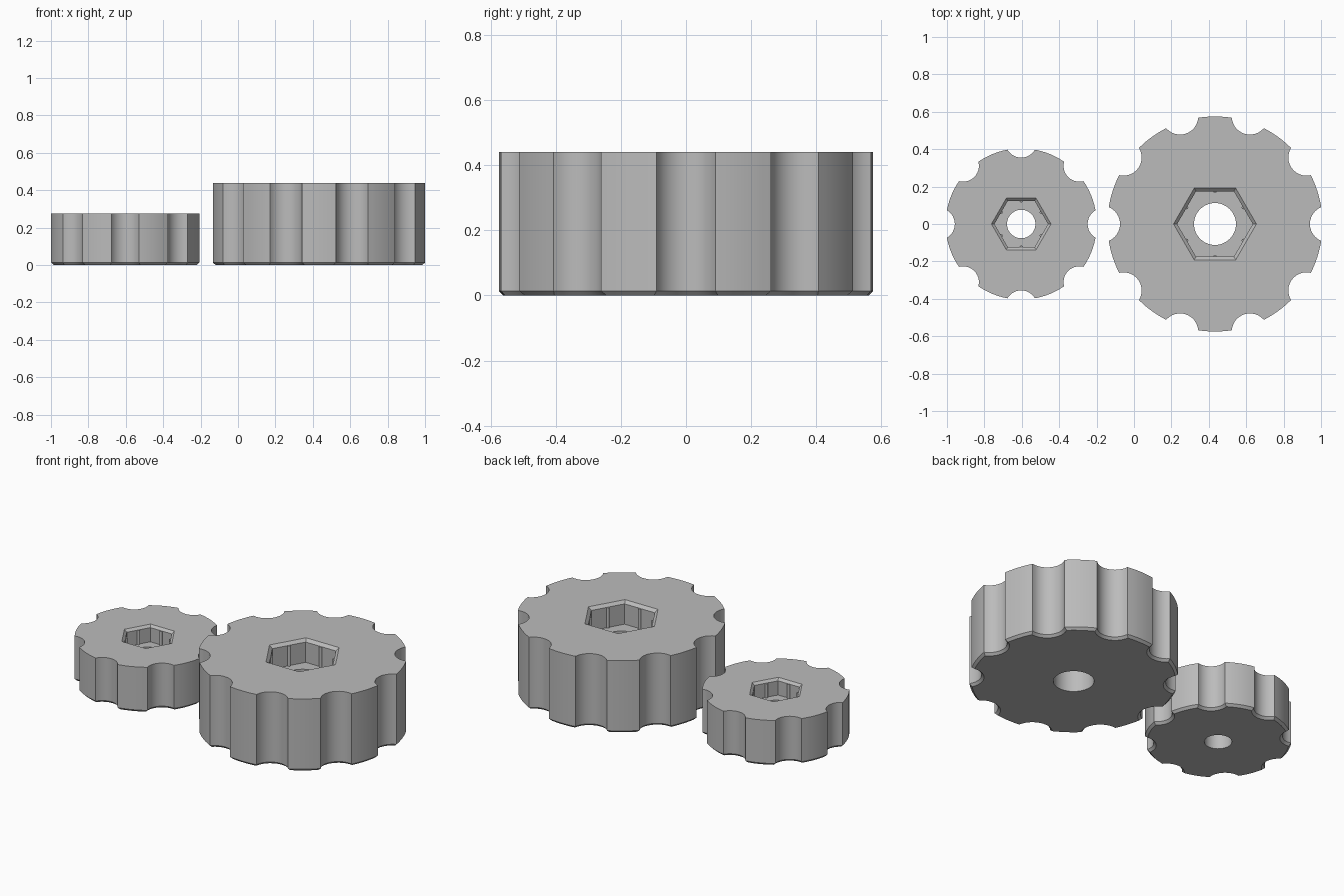
import bpy, bmesh
from math import pi, sin, cos, acos, atan2, radians

cube = bpy.data.objects.get("Cube")
if cube:
    bpy.data.objects.remove(cube, do_unlink=True)

GREY = (0.5, 0.5, 0.5, 1)
grey = bpy.data.materials.new("grey plastic")
grey.use_nodes = True
grey.diffuse_color = GREY
grey.node_tree.nodes["Principled BSDF"].inputs["Base Color"].default_value = GREY


def ring(radius, sides):
    return [(radius * cos(2 * pi * i / sides), radius * sin(2 * pi * i / sides)) for i in range(sides)]


def scalloped(radius, notch_dist, notch_r, count, inset, steps=12):
    """Round outline with circular finger notches, drawn inward by inset."""
    big, small = radius - inset, notch_r + inset
    phi = acos((notch_dist ** 2 + big ** 2 - small ** 2) / (2 * notch_dist * big))
    beta = atan2(big * sin(phi), notch_dist - big * cos(phi))
    pitch = 2 * pi / count
    points = []
    for i in range(count):
        a = i * pitch
        for k in range(steps + 1):
            t = beta * (2 * k / steps - 1)
            x, y = notch_dist - small * cos(t), small * sin(t)
            points.append((x * cos(a) - y * sin(a), x * sin(a) + y * cos(a)))
        for k in range(1, steps // 2):
            t = a + phi + (pitch - 2 * phi) * k / (steps // 2)
            points.append((big * cos(t), big * sin(t)))
    return points


def loft(name, layers, location):
    """Solid skinned through (outline, z) layers."""
    bm = bmesh.new()
    rows = [[bm.verts.new((x, y, z)) for x, y in outline] for outline, z in layers]
    n = len(rows[0])
    for low, high in zip(rows, rows[1:]):
        for i in range(n):
            j = (i + 1) % n
            bm.faces.new((low[i], low[j], high[j], high[i]))
    bm.faces.new(rows[0][::-1])
    bm.faces.new(rows[-1])
    mesh = bpy.data.meshes.new(name)
    bm.to_mesh(mesh)
    bm.free()
    mesh.materials.append(grey)
    obj = bpy.data.objects.new(name, mesh)
    obj.location = location
    bpy.context.collection.objects.link(obj)
    return obj


def smooth(obj):
    bpy.ops.object.select_all(action="DESELECT")
    obj.select_set(True)
    bpy.context.view_layer.objects.active = obj
    bpy.ops.object.shade_smooth_by_angle(angle=radians(25))


def cut(obj, cutter):
    cutter.hide_render = True
    mod = obj.modifiers.new("cut", "BOOLEAN")
    mod.operation, mod.solver, mod.object = "DIFFERENCE", "EXACT", cutter
    bpy.context.view_layer.objects.active = obj
    bpy.ops.object.modifier_apply(modifier=mod.name)
    bpy.data.objects.remove(cutter, do_unlink=True)


def knob(name, x, height, radius, notch_dist, notch_r, count, hole_r, hex_r, pocket, lip):
    loc = (x, 0, 0)
    chamfer = 0.014
    full = scalloped(radius, notch_dist, notch_r, count, 0)
    foot = scalloped(radius, notch_dist, notch_r, count, chamfer)
    body = loft(name, [(foot, 0), (full, chamfer), (full, height)], loc)

    # Hexagonal bolt-head pocket with a bevelled mouth, and the bolt hole
    floor, mouth = height - pocket, height - lip
    wide = hex_r + lip / cos(pi / 6)
    over = lip * 2 / cos(pi / 6) + hex_r
    cut(body, loft("pocket_cutter", [(ring(hex_r, 6), floor), (ring(hex_r, 6), mouth),
                                     (ring(wide, 6), height), (ring(over, 6), height + lip)], loc))
    cut(body, loft("hole_cutter", [(ring(hole_r, 48), -0.1), (ring(hole_r, 48), height + 0.1)], loc))
    smooth(body)

    # Small grip ribs on the middle of each pocket wall
    for i, (rx, ry) in enumerate(ring(hex_r * cos(pi / 6), 6)):
        a = pi / 6
        spot = (x + rx * cos(a) - ry * sin(a), rx * sin(a) + ry * cos(a), 0)
        rib = loft(f"{name}_rib_{i + 1}", [(ring(0.009, 12), floor - 0.005), (ring(0.009, 12), mouth)], spot)
        smooth(rib)


knob("small_knob", -0.603, 0.275, 0.404, 0.44, 0.085, 8, 0.076, 0.143, 0.10, 0.014)
knob("large_knob", 0.433, 0.44, 0.575, 0.605, 0.0975, 10, 0.112, 0.202, 0.14, 0.017)
